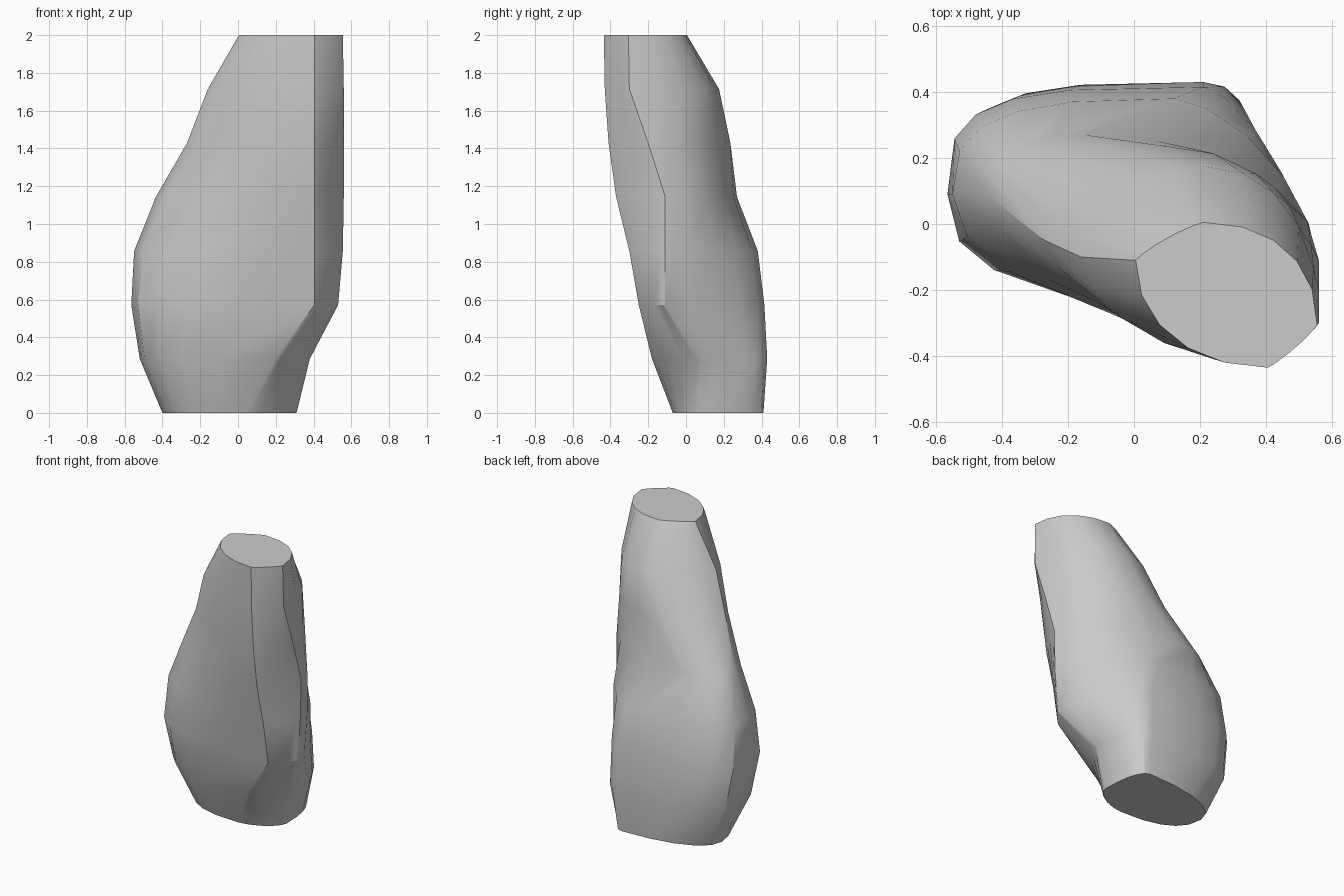
import bpy, bmesh, math

default = bpy.data.objects.get("Cube")
if default:
    bpy.data.objects.remove(default, do_unlink=True)

stone = bpy.data.materials.new("stone grey")
stone.use_nodes = True
grey = (0.6, 0.6, 0.6, 1)
stone.diffuse_color = grey
stone.node_tree.nodes["Principled BSDF"].inputs["Base Color"].default_value = grey

# Extreme points of each level: right, back, left, front (x, y)
LEVELS = [
    ((.31, .09), (.21, .41), (-.40, .18), (.05, -.07)),
    ((.38, .09), (.21, .43), (-.52, .13), (.20, -.18)),
    ((.53, -.11), (.21, .415), (-.565, .09), (.405, -.25)),
    ((.555, -.11), (.12, .38), (-.55, .09), (.405, -.30)),
    ((.56, -.11), (-.15, .27), (-.435, .08), (.405, -.37)),
    ((.56, -.20), (.10, .235), (-.27, -.05), (.405, -.41)),
    ((.56, -.30), (.21, .175), (-.16, -.10), (.405, -.43)),
    ((.555, -.305), (.21, .005), (.005, -.11), (.405, -.435)),
]
# Squareness of the four corners at each level
BACK_LEFT_SIDE = (2.2, 2.4, 1.5, 1.6, 2, 2, 2.2, 2.2)
BACK_RIGHT_SIDE = (2.2, 3.5, 3.6, 3, 2.2, 1.8, 1.6, 1.2)
FRONT_RIGHT_SIDE = (2.5, 2.8, 2.7, 2.1, 1.8, 1.6, 1.8, 2.1)
FRONT_LEFT_SIDE = (1.7, 1.15, 1.15, 1.15, 1.15, 1.15, 1.15, 1.15)
STEPS = 5


def arc(a, b, vertical_first, power):
    """Rounded corner from a to b; power sets how square it is."""
    cx, cy = (b[0], a[1]) if vertical_first else (a[0], b[1])
    points = []
    for i in range(STEPS):
        t = i / STEPS * math.pi / 2
        u = math.cos(t) ** (2 / power)
        v = math.sin(t) ** (2 / power)
        points.append((cx + (a[0] - cx) * u + (b[0] - cx) * v,
                       cy + (a[1] - cy) * u + (b[1] - cy) * v))
    return points


def section(i):
    right, back, left, front = LEVELS[i]
    return (arc(right, back, True, BACK_LEFT_SIDE[i])
            + arc(back, left, False, BACK_RIGHT_SIDE[i])
            + arc(left, front, True, FRONT_RIGHT_SIDE[i])
            + arc(front, right, False, FRONT_LEFT_SIDE[i]))


# Loft the sections into one closed body
bm = bmesh.new()
rings = []
for i in range(len(LEVELS)):
    z = 2 * i / (len(LEVELS) - 1)
    rings.append([bm.verts.new((x, y, z)) for x, y in section(i)])
for low, high in zip(rings, rings[1:]):
    for i in range(len(low)):
        j = (i + 1) % len(low)
        bm.faces.new((low[i], low[j], high[j], high[i]))
bm.faces.new(rings[0][::-1])
bm.faces.new(rings[-1])
bmesh.ops.recalc_face_normals(bm, faces=bm.faces)

mesh = bpy.data.meshes.new("rock_body")
bm.to_mesh(mesh)
bm.free()
mesh.materials.append(stone)
rock = bpy.data.objects.new("rock_body", mesh)
bpy.context.collection.objects.link(rock)
bpy.context.view_layer.objects.active = rock
rock.select_set(True)
bpy.ops.object.shade_smooth_by_angle(angle=math.radians(32))
